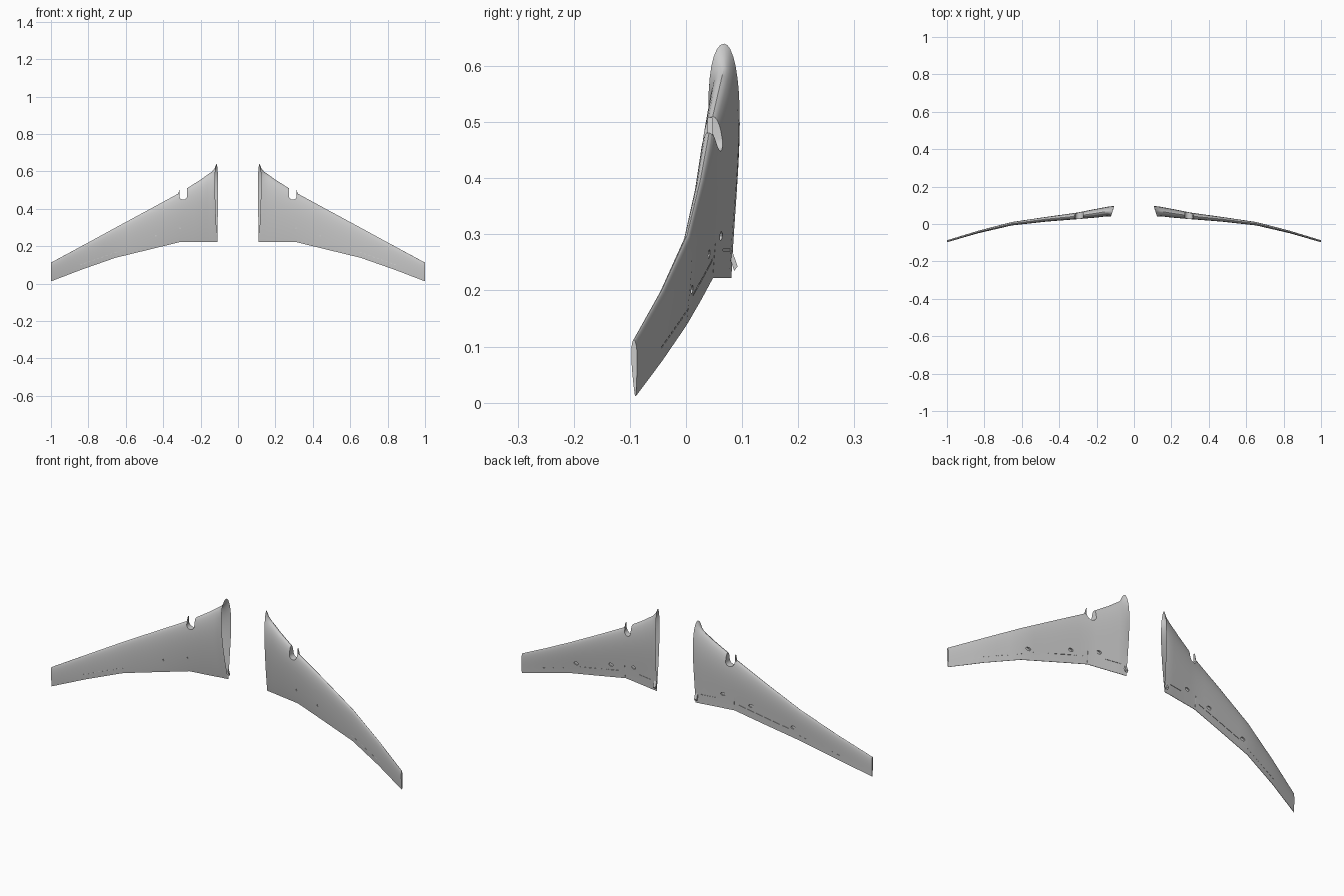
import bpy, bmesh, math
from mathutils import Vector, Matrix

if "Cube" in bpy.data.objects:
    bpy.data.objects.remove(bpy.data.objects["Cube"])

# Wing stations: x, z lead, z trail, y lead, y trail, upper bulge, lower bulge
ST = [(.108, .640, .222, .068, .080, .031, .025),
      (.118, .617, .222, .068, .078, .031, .025),
      (.135, .598, .222, .068, .076, .029, .024),
      (.200, .555, .222, .058, .065, .025, .022),
      (.310, .486, .222, .042, .047, .018, .017),
      (.470, .399, .183, .026, .026, .013, .012),
      (.655, .299, .138, .002, .000, .009, .009),
      (.835, .201, .075, -.043, -.043, .0065, .0065),
      (1.00, .112, .012, -.093, -.090, .005, .005)]


def station(x):
    for a, b in zip(ST, ST[1:]):
        if x <= b[0]:
            t = (x - a[0]) / (b[0] - a[0])
            return [p + (q - p) * t for p, q in zip(a, b)]
    return list(ST[-1])


def surface(s, u, side):
    """Point on the skin; side -1 is the upper skin, +1 the lower skin."""
    x, zl, zt, yl, yt, tu, tl = s
    f = 10 * (.2969 * math.sqrt(u) - .126 * u - .3516 * u**2 + .2843 * u**3 - .1036 * u**4)
    bulge = tu * f if side < 0 else tl * f * (1 - .5 * u * u)
    y = yl + (yt - yl) * u + side * (bulge + .001 * u)
    w = max(0, (.2 - x) / .092)              # root cut follows the body side
    return Vector((x + (.09 - y) * .3 * w, y, zl + (zt - zl) * u))


def make(name, bm):
    bmesh.ops.recalc_face_normals(bm, faces=bm.faces)
    me = bpy.data.meshes.new(name)
    bm.to_mesh(me)
    bm.free()
    ob = bpy.data.objects.new(name, me)
    bpy.context.collection.objects.link(ob)
    return ob


def prism(bm, pts, offset):
    """Closed prism from a loop of points swept by an offset."""
    a = [bm.verts.new(p) for p in pts]
    b = [bm.verts.new(Vector(p) + Vector(offset)) for p in pts]
    bm.faces.new(a)
    bm.faces.new(b[::-1])
    for i in range(len(a)):
        j = (i + 1) % len(a)
        bm.faces.new((a[i], b[i], b[j], a[j]))


# Wing skin lofted through the stations
N = 20
us = [.5 - .5 * math.cos(math.pi * i / N) for i in range(N + 1)]
xs = []
for a, b in zip(ST, ST[1:]):
    n = 1 if b[0] - a[0] < .03 else 3
    xs += [a[0] + (b[0] - a[0]) * i / n for i in range(n)]
xs.append(1.0)
bm = bmesh.new()
rings = []
for x in xs:
    s = station(x)
    pts = [surface(s, u, -1) for u in us[::-1]] + [surface(s, u, 1) for u in us[1:]]
    rings.append([bm.verts.new(p) for p in pts])
for r, q in zip(rings, rings[1:]):
    for i in range(len(r)):
        j = (i + 1) % len(r)
        bm.faces.new((r[i], r[j], q[j], q[i]))
bm.faces.new(rings[0])
bm.faces.new(rings[-1][::-1])
wing = make("wing_right", bm)

# Cutters: pylon notch, slots and track openings
cut = bmesh.new()
notch = [(.3145, -.1, .56), (.2715, -.1, .56)]
for i in range(13):
    a = math.pi + math.pi * i / 12
    notch.append((.293 + .0215 * math.cos(a), -.1, .470 + .0215 * math.sin(a)))
prism(cut, notch, (0, .3, 0))


def skin_at(x, dz, side):
    s = station(x)
    return surface(s, 1 - dz / (s[1] - s[2]), side)


def slot(x0, d0, x1, d1, side, width, depth=.002):
    """Shallow straight slot between two skin points, dz above the trailing edge."""
    p, q = skin_at(x0, d0, side), skin_at(x1, d1, side)
    n = Vector((0, side, 0))
    w = (q - p).cross(n).normalized() * width / 2
    prism(cut, [v - n * depth for v in (p - w, p + w, q + w, q - w)], n * (depth + .006))


def oval(x, dz, side, rx, rz, depth):
    c = skin_at(x, dz, side)
    pts = [c + Vector((rx * math.cos(k * math.pi / 8), -side * depth, rz * math.sin(k * math.pi / 8)))
           for k in range(16)]
    prism(cut, pts, (0, side * (depth + .01), 0))


for x, dz in ((.255, .075), (.40, .065), (.62, .055)):   # track openings below
    oval(x, dz, 1, .013, .008, .006)
for x, dz in ((.31, .074), (.44, .065)):                 # small openings above
    oval(x, dz, -1, .004, .005, .004)
for i in range(9):                                       # dotted row outboard
    x = .65 + i * .023
    slot(x, .028, x + .012, .028, 1, .003, .0012)
    slot(x, .028, x + .012, .028, -1, .003, .0012)
for i in range(6):                                       # flap line below
    x = .335 + i * .045
    slot(x, .040, x + .035, .039, 1, .003)
slot(.312, .008, .312, .068, 1, .003, .0012)             # flap end gap
slot(.14, .05, .22, .05, 1, .003)
bmesh.ops.recalc_face_normals(cut, faces=cut.faces)
cutter = make("wing_cutter", cut)
cutter.hide_render = True

mod = wing.modifiers.new("cuts", 'BOOLEAN')
mod.operation, mod.solver, mod.object = 'DIFFERENCE', 'EXACT', cutter
bpy.context.view_layer.objects.active = wing
bpy.ops.object.modifier_apply(modifier=mod.name)
bpy.data.objects.remove(cutter)

# Open the root end so the wing is hollow against the body
bm = bmesh.new()
bm.from_mesh(wing.data)
bm.normal_update()
root = [f for f in bm.faces if f.normal.x < -.8 and f.calc_center_median().x < .14]
bmesh.ops.delete(bm, geom=root, context='FACES')
bm.to_mesh(wing.data)
bm.free()

# Pylon lip beside the notch
bm = bmesh.new()
prism(bm, [(.3125, .038, .508), (.3135, .038, .468), (.322, .038, .468)], (0, .009, 0))
lip = make("pylon_lip_right", bm)

# Small tilted fairing under the root trailing edge
bm = bmesh.new()
prism(bm, [(.110, .079, .280), (.110, .092, .243), (.110, .086, .235), (.110, .077, .262)], (.014, 0, 0))
fairing = make("root_fairing_right", bm)

# Mirror to the left side and shade
parts = [wing, lip, fairing]
for ob in list(parts):
    me = ob.data.copy()
    me.transform(Matrix.Scale(-1, 4, (1, 0, 0)))
    me.flip_normals()
    twin = bpy.data.objects.new(ob.name.replace("right", "left"), me)
    bpy.context.collection.objects.link(twin)
    parts.append(twin)
bpy.context.view_layer.update()
for ob in parts:
    ob.select_set(True)
bpy.context.view_layer.objects.active = wing
bpy.ops.object.shade_smooth_by_angle(angle=math.radians(35))
